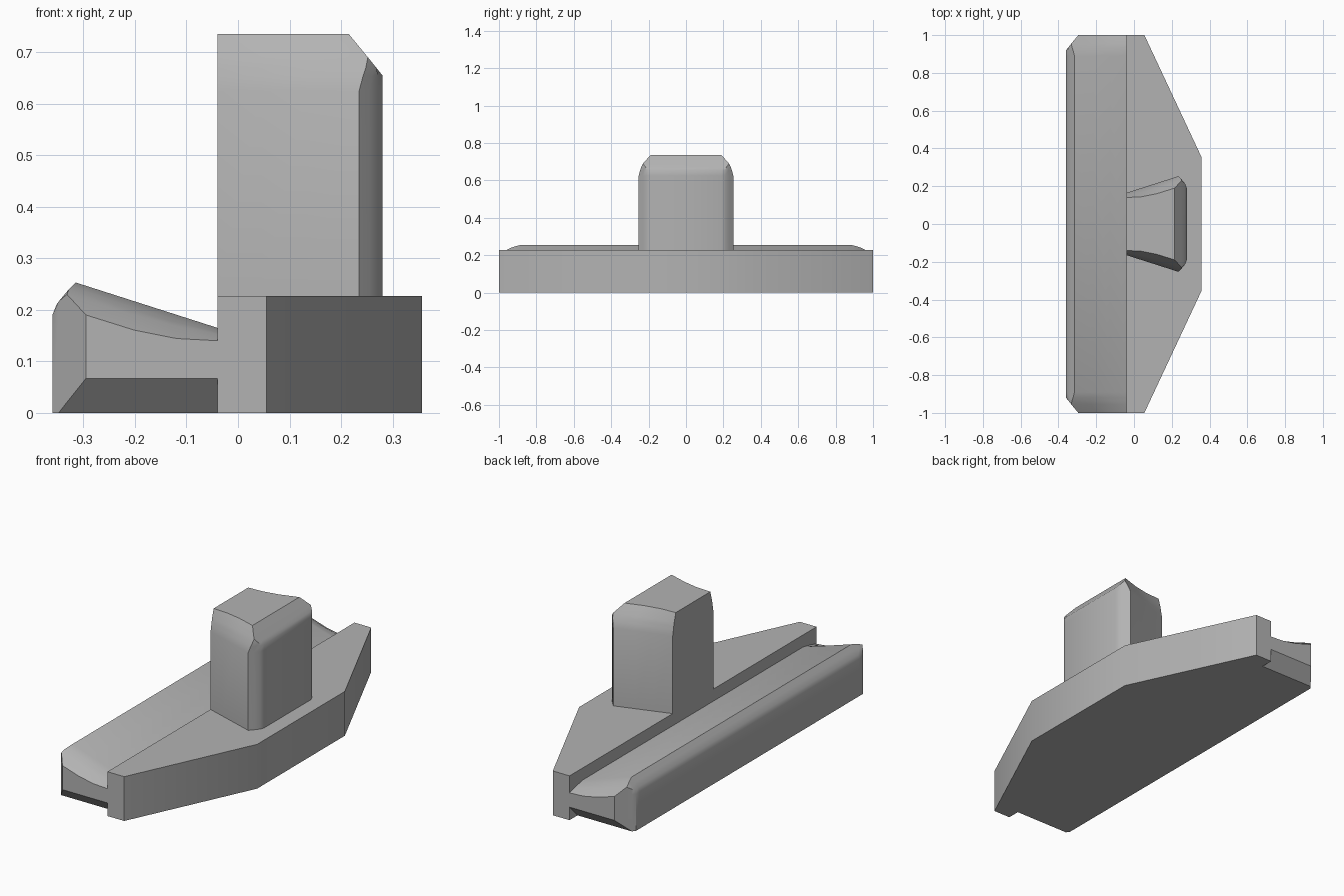
import bpy, bmesh

if "Cube" in bpy.data.objects:
    bpy.data.objects.remove(bpy.data.objects["Cube"])

grey = bpy.data.materials.new("plain_grey")
grey.use_nodes = True
colour = (0.45, 0.45, 0.45, 1)
grey.diffuse_color = colour
grey.node_tree.nodes["Principled BSDF"].inputs["Base Color"].default_value = colour

ROOT = -0.04        # plane where the rail and upright join the base
BLOCK_TOP = 0.227
TOP = 0.735

# Rounded end: distance from end, amount of dip, then (out, up) of ridge and shoulder
END = [
    (0.0, 1.0, [(0.255, 0.19)] * 4),
    (0.045, 0.5, [(0.292, 0.23)] * 4),
    (0.065, 0.33, [(0.288, 0.24), (0.299, 0.227), (0.308, 0.216), (0.308, 0.19)]),
    (0.08, 0.23, [(0.283, 0.245), (0.299, 0.227), (0.312, 0.21), (0.32, 0.19)]),
    (0.11, 0.0, [(0.275, 0.253), (0.295, 0.231), (0.312, 0.21), (0.32, 0.19)]),
]
DIPS = [(0, 0.025), (0.31, 0.046), (0.63, 0.056)]


def flank(dip, shoulder):
    """Upper outline from the root, up the slope and over the shoulder."""
    ridge = shoulder[0][0]
    slope = [(f * ridge, 0.165 + 0.32 * f * ridge - drop * dip) for f, drop in DIPS]
    return slope + shoulder


def finish(name, bm):
    bmesh.ops.remove_doubles(bm, verts=bm.verts, dist=0.0001)
    bmesh.ops.recalc_face_normals(bm, faces=bm.faces)
    mesh = bpy.data.meshes.new(name)
    bm.to_mesh(mesh)
    bm.free()
    mesh.materials.append(grey)
    obj = bpy.data.objects.new(name, mesh)
    bpy.context.collection.objects.link(obj)
    bpy.ops.object.select_all(action="DESELECT")
    bpy.context.view_layer.objects.active = obj
    obj.select_set(True)
    bpy.ops.object.shade_smooth_by_angle(angle=0.52)


def loft(name, rings):
    bm = bmesh.new()
    rows = [[bm.verts.new(p) for p in ring] for ring in rings]
    for a, b in zip(rows, rows[1:]):
        for i in range(len(a)):
            j = (i + 1) % len(a)
            bm.faces.new((a[i], a[j], b[j], b[i]))
    bm.faces.new(rows[0])
    bm.faces.new(rows[-1])
    finish(name, bm)


# Base block with tapered ends
plan = [(ROOT, -1), (0.055, -1), (0.357, -0.355), (0.357, 0.355), (0.055, 1), (ROOT, 1)]
loft("base_block", [[(x, y, z) for x, y in plan] for z in (0, BLOCK_TOP)])


# Long side rail, chamfered under both ends
def rail_ring(side, station):
    d, dip, shoulder = station
    low = max(0, 0.067 * (1 - d / 0.065))
    outline = flank(dip, shoulder) + [(shoulder[-1][0], low), (0, low)]
    return [(ROOT - u, side * (1 - d), v) for u, v in outline]


loft("side_rail", [rail_ring(-1, s) for s in END] + [rail_ring(1, s) for s in reversed(END)])


# Upright post with the same flank mirrored on both sides
def post_ring(height, station):
    outline = flank(station[1], station[2])
    outline += [(u, -v) for u, v in reversed(outline)]
    return [(ROOT + u, v, height) for u, v in outline]


loft("upright_post", [post_ring(TOP - s[0], s) for s in END] + [post_ring(BLOCK_TOP, END[-1])])
